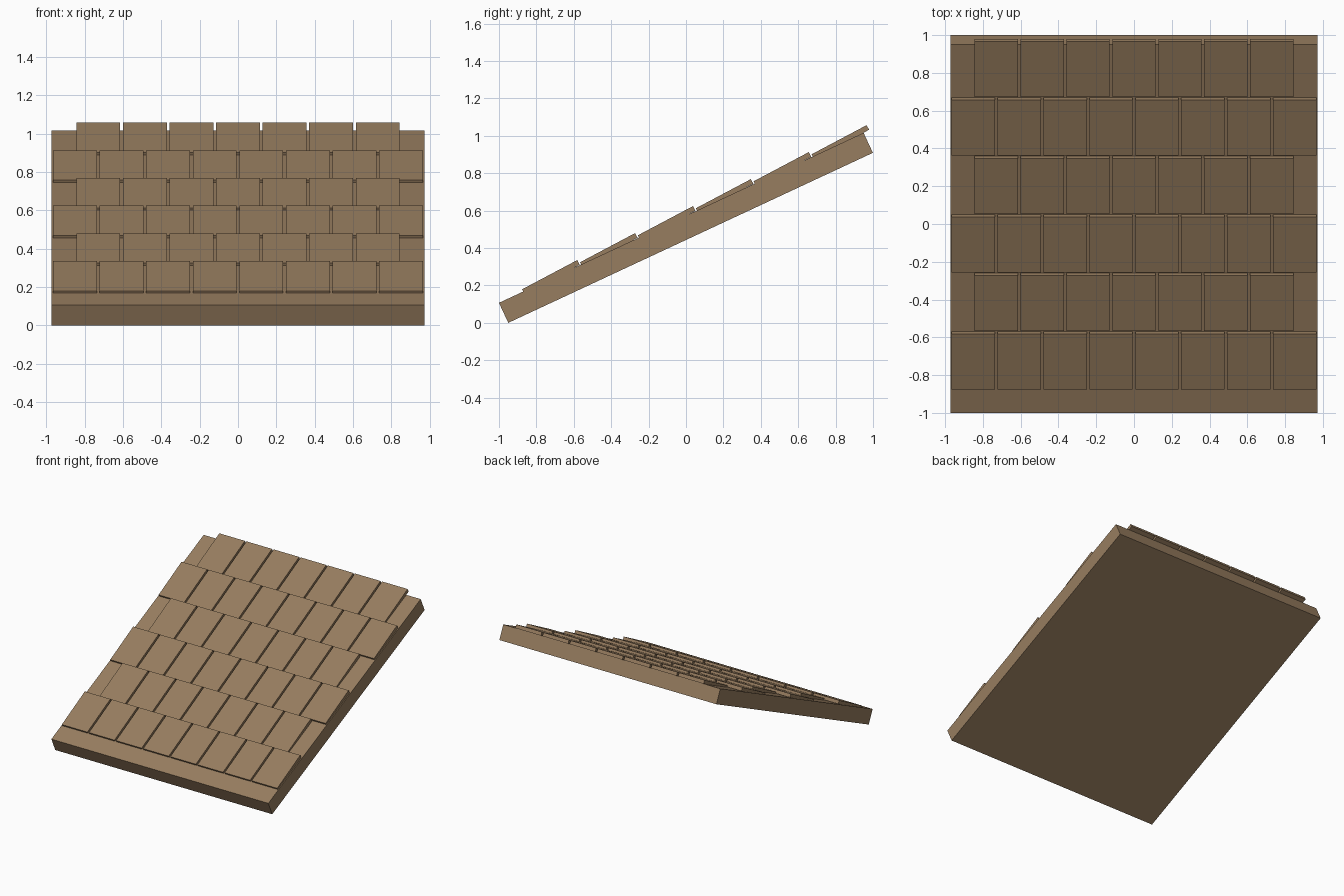
import bpy
from math import radians, sin, cos
from mathutils import Matrix, Vector

cube = bpy.data.objects.get("Cube")
if cube:
    bpy.data.objects.remove(cube, do_unlink=True)

wood = bpy.data.materials.new("brown_wood")
wood.use_nodes = True
colour = (0.31, 0.205, 0.115, 1)
wood.diffuse_color = colour
wood.node_tree.nodes["Principled BSDF"].inputs["Base Color"].default_value = colour

PITCH = radians(25)                  # roof slope
TILT = radians(2.9)                  # extra lift of each shingle
LENGTH, THICK, HALF_WIDTH = 2.151, 0.118, 0.972
TILE_W, TILE_L, TILE_T, SPACING = 0.229, 0.333, 0.028, 0.243

# Roof frame: origin on the lower front edge of the deck's top face
roof = Matrix.Translation((0, -1, THICK * cos(PITCH))) @ Matrix.Rotation(PITCH, 4, 'X')


def box(name, size, matrix):
    """Box hanging below and behind its top front edge centre."""
    bpy.ops.mesh.primitive_cube_add(size=1)
    ob = bpy.context.object
    ob.name = name
    ob.data.transform(Matrix.Diagonal((*size, 1)))
    ob.data.transform(Matrix.Translation((0, size[1] / 2, -size[2] / 2)))
    ob.matrix_world = matrix
    ob.data.materials.append(wood)
    return ob


# Sloping roof deck
box("roof_deck", (2 * HALF_WIDTH, LENGTH, THICK), roof)

# Staggered shingle courses, eight and seven shingles in turn
for row in range(6):
    count = 8 - row % 2
    along = 0.143 + row * 0.3415
    for i in range(count):
        x = (i - (count - 1) / 2) * SPACING
        place = Matrix.Translation((x, along, 0.0135)) @ Matrix.Rotation(TILT, 4, 'X')
        box(f"shingle_{row + 1}_{i + 1}", (TILE_W, TILE_L, TILE_T), roof @ place)
